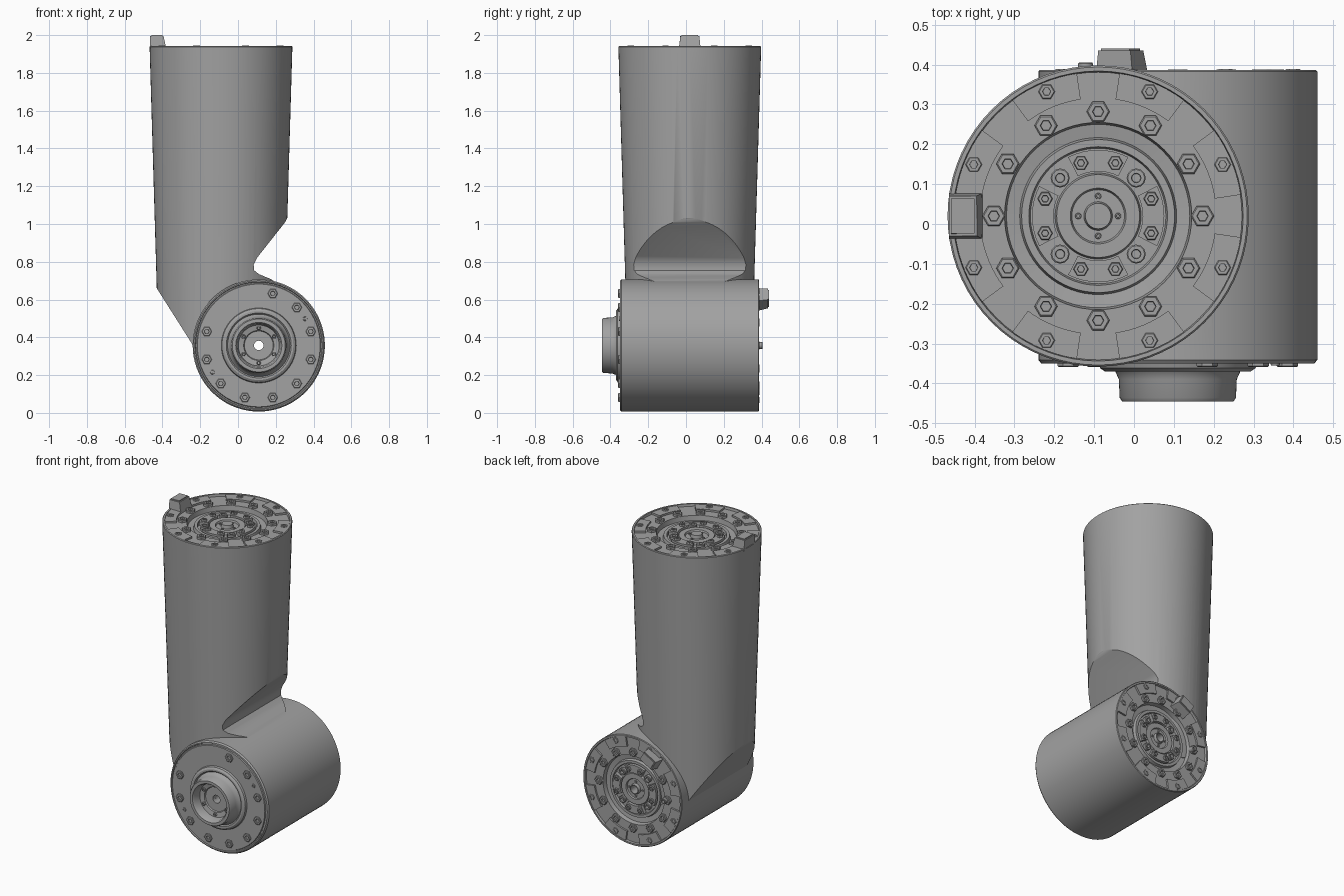
import bpy, bmesh
from math import pi, cos, sin, radians
from mathutils import Matrix, Vector

cube = bpy.data.objects.get("Cube")
if cube:
    bpy.data.objects.remove(cube)

grey = bpy.data.materials.new("cast grey")
grey.use_nodes = True
COLOUR = (0.36, 0.36, 0.36, 1)
grey.diffuse_color = COLOUR
grey.node_tree.nodes["Principled BSDF"].inputs["Base Color"].default_value = COLOUR


def smooth(obj):
    bpy.ops.object.select_all(action='DESELECT')
    obj.select_set(True)
    bpy.context.view_layer.objects.active = obj
    bpy.ops.object.shade_smooth_by_angle(angle=radians(32))


def finish(name, bm, frame):
    bmesh.ops.remove_doubles(bm, verts=bm.verts, dist=0.0001)
    bmesh.ops.recalc_face_normals(bm, faces=bm.faces)
    bm.transform(frame)
    mesh = bpy.data.meshes.new(name)
    bm.to_mesh(mesh)
    bm.free()
    mesh.materials.append(grey)
    obj = bpy.data.objects.new(name, mesh)
    bpy.context.collection.objects.link(obj)
    smooth(obj)
    return obj


def spin(bm, profile, sides, centre=(0, 0)):
    """Revolve (radius, height) points about a vertical axis at centre."""
    rings = []
    for r, h in profile:
        rings.append([bm.verts.new((centre[0] + r * cos(2 * pi * i / sides),
                                    centre[1] + r * sin(2 * pi * i / sides), h))
                      for i in range(sides)])
    for a, b in zip(rings, rings[1:]):
        for i in range(sides):
            j = (i + 1) % sides
            bm.faces.new((a[i], a[j], b[j], b[i]))


def lathe(name, profile, frame, sides=72):
    bm = bmesh.new()
    spin(bm, profile, sides)
    return finish(name, bm, frame)


def bolt_circle(name, frame, radius, angles, size, base, top, sides=6):
    """Socket-head bolts around a circle."""
    bm = bmesh.new()
    floor = base + (top - base) * 0.3
    profile = [(size, base), (size, top - 0.003), (size * 0.88, top),
               (size * 0.5, top), (size * 0.45, floor), (0, floor)]
    for a in angles:
        spin(bm, profile, sides, (radius * cos(radians(a)), radius * sin(radians(a))))
    return finish(name, bm, frame)


def arc_pads(name, frame, r0, r1, base, top, angles, half):
    """Raised curved blocks around a circle."""
    bm = bmesh.new()
    steps = 8
    for a in angles:
        rows = []
        for i in range(steps + 1):
            t = radians(a - half + 2 * half * i / steps)
            rows.append([bm.verts.new((r * cos(t), r * sin(t), h))
                         for r, h in ((r0, base), (r0, top), (r1, top), (r1, base))])
        for p, q in zip(rows, rows[1:]):
            for k in range(3):
                bm.faces.new((p[k], p[k + 1], q[k + 1], q[k]))
        bm.faces.new(rows[0])
        bm.faces.new(rows[-1])
    return finish(name, bm, frame)


def key_block(name, frame, radius, angle):
    """Locating key, narrower at its top."""
    bm = bmesh.new()
    bmesh.ops.create_cube(bm, size=1)
    for v in bm.verts:
        high = v.co.z > 0
        v.co = Vector((radius + (0.04 if v.co.x > 0 else -0.03 if high else -0.045),
                       v.co.y * (0.1 if high else 0.115),
                       0.058 if high else -0.015))
    bmesh.ops.bevel(bm, geom=[e for e in bm.edges if all(v.co.z > 0 for v in e.verts)],
                    offset=0.006, segments=2, affect='EDGES')
    return finish(name, bm, frame @ Matrix.Rotation(radians(angle), 4, 'Z'))


def boolean(target, other, operation):
    mod = target.modifiers.new("cut", 'BOOLEAN')
    mod.operation, mod.object, mod.solver = operation, other, 'EXACT'
    bpy.context.view_layer.objects.active = target
    bpy.ops.object.modifier_apply(modifier=mod.name)
    bpy.data.objects.remove(other)


# Frames for the three flange ends (local z points out of the end)
SCALE = 0.926
top = Matrix.Translation((-0.09, 0.02, 1.942))
back_axis = Matrix.Translation((0.11, 0.387, 0.357)) @ Matrix.Rotation(-pi / 2, 4, 'X')
back = back_axis @ Matrix.Scale(SCALE, 4)
front = Matrix.Translation((0.11, -0.35, 0.357)) @ Matrix.Rotation(pi / 2, 4, 'X')

# Stepped recess shared by the top and back ends
flange = [(0.378, -0.004), (0.374, 0), (0.364, 0), (0.361, -0.015), (0.235, -0.015),
          (0.23, -0.045), (0.197, -0.05), (0.192, -0.03), (0.174, -0.03), (0.17, -0.045),
          (0.108, -0.045), (0.104, -0.03), (0.07, -0.03), (0.066, -0.04),
          (0.036, -0.04), (0.032, -0.02), (0, -0.02)]

# Upright tube, trimmed by a side profile to its slanted, filleted foot
body = lathe("arm_body", [(0, -1.69), (0.328, -1.69)] + flange, top)
outline = [(-0.7, 2.2), (-0.7, 1.086), (-0.23, 0.344), (0.0, 0.28), (0.2, 0.45),
           (0.24, 0.67), (0.17, 0.71), (0.11, 0.735), (0.085, 0.755), (0.083, 0.785),
           (0.1, 0.82), (0.25, 1.01), (0.275, 1.06), (0.32, 1.2), (0.6, 1.4), (0.6, 2.2)]
bm = bmesh.new()
face = bm.faces.new([bm.verts.new((x, -0.7, z)) for x, z in outline])
side = bmesh.ops.extrude_face_region(bm, geom=[face])["geom"]
bmesh.ops.translate(bm, vec=(0, 1.4, 0),
                    verts=[g for g in side if isinstance(g, bmesh.types.BMVert)])
boolean(body, finish("foot_cutter", bm, Matrix()), 'INTERSECT')

# Horizontal drum merged with the tube, then bored through
drum_front = [(0, -0.737), (0.325, -0.737), (0.328, -0.731), (0.334, -0.731),
              (0.337, -0.737), (0.343, -0.737), (0.35, -0.728)]
drum = lathe("drum", drum_front + [(r * SCALE, h * SCALE) for r, h in flange], back_axis)
boolean(body, drum, 'UNION')
bore = lathe("bore_cutter", [(0, -1), (0.025, -1), (0.025, 1), (0, 1)], back_axis, 24)
boolean(body, bore, 'DIFFERENCE')
smooth(body)

# Bolts, pads and key on the two matching ends
quarters = [0, 90, 180, 270]
eighths = [22.5 + 45 * i for i in range(8)]
for label, frame, key_angle, key_radius in (("top", top, 180, 0.335),
                                            ("back", back, 240, 0.305)):
    bolt_circle(label + "_flange_bolts", frame, 0.262,
                [30 * i for i in range(12)], 0.029, -0.017, 0.001)
    arc_pads(label + "_rim_pads", frame, 0.296, 0.362, -0.017, -0.003, eighths, 14)
    bolt_circle(label + "_rim_bolts", frame, 0.338, eighths, 0.021, -0.01, 0.002)
    arc_pads(label + "_inner_pads", frame, 0.112, 0.166, -0.047, -0.022, quarters, 27)
    bolt_circle(label + "_inner_bolts", frame, 0.14,
                [q + s for q in quarters for s in (-18, 18)], 0.019, -0.025, -0.012)
    bolt_circle(label + "_diagonal_screws", frame, 0.135,
                [q + 45 for q in quarters], 0.024, -0.047, -0.024, 12)
    bolt_circle(label + "_hub_screws", frame, 0.05, quarters, 0.008, -0.042, -0.034, 10)
    key_block(label + "_key", frame, key_radius, key_angle)
bolt_circle("back_pin", back, 0.25, [180], 0.02, -0.02, 0.02, 12)

# Front boss: stepped ring with an open bowl
lathe("front_boss", [(0.2, -0.005), (0.195, 0.012), (0.183, 0.02), (0.172, 0.02),
                     (0.165, 0.012), (0.157, 0.02), (0.148, 0.04), (0.146, 0.086),
                     (0.14, 0.095), (0.122, 0.095), (0.115, 0.085), (0.108, 0.04),
                     (0.08, 0.034), (0.076, 0.026), (0.025, 0.026), (0.025, -0.01)], front)
bolt_circle("boss_screws", front, 0.093, [30 + 60 * i for i in range(6)], 0.012, 0.03, 0.046)

# Front flange bolts, with a gap at the upper left, and two dowels
bolt_circle("front_bolts", front, 0.285,
            [15 + 30 * i for i in range(12) if i not in (3, 4)], 0.027, -0.005, 0.009)
bolt_circle("front_dowels", front, 0.283, [30, 210], 0.012, -0.004, 0.005, 12)
